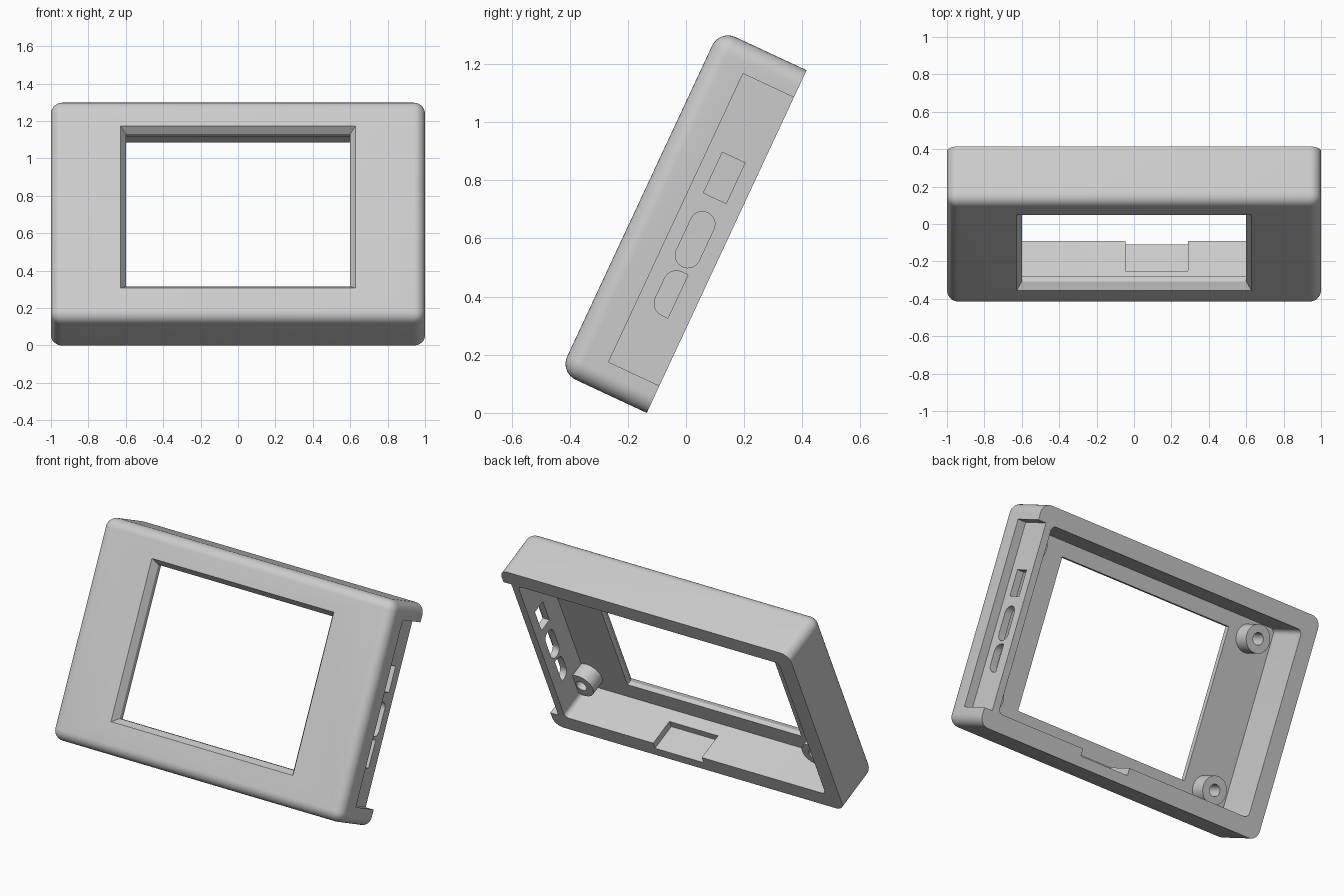
import bpy, bmesh, math
from mathutils import Matrix

if "Cube" in bpy.data.objects:
    bpy.data.objects.remove(bpy.data.objects["Cube"], do_unlink=True)

# Case dimensions: x width, y depth (front to back), z height, before tilting
HALF_W, DEPTH, HEIGHT, EDGE_R = 1.0, 0.33, 1.30, 0.06
WALL, PLATE = 0.103, 0.07
MID = HEIGHT / 2
BACK = DEPTH + 0.1
TILT = (Matrix.Translation((0, -0.434, DEPTH * math.sin(math.radians(25))))
        @ Matrix.Rotation(math.radians(-25), 4, 'X'))

grey = bpy.data.materials.new("light_grey_plastic")
grey.use_nodes = True
grey.diffuse_color = (0.6, 0.6, 0.6, 1)
grey.node_tree.nodes["Principled BSDF"].inputs["Base Color"].default_value = (0.6, 0.6, 0.6, 1)


def to_object(name, bm):
    bmesh.ops.recalc_face_normals(bm, faces=bm.faces)
    mesh = bpy.data.meshes.new(name)
    bm.to_mesh(mesh)
    bm.free()
    mesh.materials.append(grey)
    obj = bpy.data.objects.new(name, mesh)
    bpy.context.collection.objects.link(obj)
    return obj


def rounded(a0, a1, b0, b1, radii, steps=8):
    """Rectangle outline; radii run from the low-low corner anticlockwise."""
    pts = []
    corners = ((a0, b0, 1, 1), (a1, b0, -1, 1), (a1, b1, -1, -1), (a0, b1, 1, -1))
    for i, ((a, b, da, db), r) in enumerate(zip(corners, radii)):
        if r == 0:
            pts.append((a, b))
            continue
        for k in range(steps + 1):
            ang = math.pi + (i + k / steps) * math.pi / 2
            pts.append((a + da * r + r * math.cos(ang), b + db * r + r * math.sin(ang)))
    return pts


def prism(name, pts, axis, lo, hi):
    """Extrude an outline along x (points are y, z) or y (points are x, z)."""
    bm = bmesh.new()
    place = (lambda p, d: (d, *p)) if axis == 'x' else (lambda p, d: (p[0], d, p[1]))
    low, high = [[bm.verts.new(place(p, d)) for p in pts] for d in (lo, hi)]
    bm.faces.new(low)
    bm.faces.new(high)
    for i in range(len(pts)):
        j = (i + 1) % len(pts)
        bm.faces.new((low[i], low[j], high[j], high[i]))
    return to_object(name, bm)


def box(name, x0, x1, y0, y1, z0, z1):
    return prism(name, rounded(y0, y1, z0, z1, (0,) * 4), 'x', x0, x1)


def cut(target, cutter):
    mod = target.modifiers.new("cut", 'BOOLEAN')
    mod.operation, mod.solver, mod.object = 'DIFFERENCE', 'EXACT', cutter
    cutter.hide_render = True
    bpy.context.view_layer.objects.active = target
    bpy.ops.object.modifier_apply(modifier=mod.name)
    bpy.data.objects.remove(cutter, do_unlink=True)


# Outer shell: block with every edge rounded except around the open back
shell = box("case_shell", -HALF_W, HALF_W, 0, DEPTH, 0, HEIGHT)
bm = bmesh.new()
bm.from_mesh(shell.data)
edges = [e for e in bm.edges if min(v.co.y for v in e.verts) < DEPTH - 0.01]
bmesh.ops.bevel(bm, geom=edges, offset=EDGE_R, segments=8, profile=0.5, affect='EDGES')
bm.to_mesh(shell.data)
bm.free()

# Hollow interior, open at the back
cut(shell, prism("cavity", rounded(-0.9, 0.9, WALL, HEIGHT - WALL, (0.03,) * 4),
                 'y', PLATE, BACK))

# Screen window with a sloped frame
LOW, HIGH, SLOPE = 0.213, 1.112, 0.04
cut(shell, box("window", -0.6, 0.6, -0.1, PLATE + 0.05, LOW, HIGH))
frame = box("window_slope", -0.6, 0.6, -SLOPE, SLOPE, LOW, HIGH)
for v in frame.data.vertices:
    if v.co.y < 0:
        v.co.x += math.copysign(0.055, v.co.x)
        v.co.z += math.copysign(0.055, v.co.z - MID)
cut(shell, frame)

# Connector recess on one side, open to the back
cut(shell, box("side_recess", 0.945, 1.2, 0.137, BACK, WALL, HEIGHT - WALL))

# Ports through the thin side wall
ports = {
    "square_port": (0.187, 0.273, 0.768, 0.922, (0, 0, 0, 0)),
    "slot_port": (0.186, 0.272, 0.508, 0.712, (0.0425,) * 4),
    "half_round_port": (0.19, 0.258, 0.326, 0.49, (0.045, 0, 0, 0.045)),
}
for name, (y0, y1, z0, z1, radii) in ports.items():
    cut(shell, prism(name, rounded(y0, y1, z0, z1, radii), 'x', 0.8, 1.2))

# Shallow pocket in the bottom wall
cut(shell, box("floor_pocket", -0.045, 0.29, 0.154, BACK, 0.06, 0.2))


def standoff(name, x, z, radius=0.082, bore=0.035, tip=0.166):
    post = prism(name, rounded(x - radius, x + radius, z - radius, z + radius,
                               (radius,) * 4), 'y', PLATE - 0.01, tip)
    cut(post, prism("bore", rounded(x - bore, x + bore, z - bore, z + bore,
                                    (bore,) * 4), 'y', PLATE, tip + 0.1))
    return post


# Four hollow screw posts behind the front plate
parts = [shell]
for side, x in (("right", -0.746), ("left", 0.86)):
    for level, z in (("lower", 0.208), ("upper", HEIGHT - 0.208)):
        parts.append(standoff(f"{level}_{side}_screw_post", x, z))

# Smooth the curves and lean the case back
bpy.ops.object.select_all(action='DESELECT')
for obj in parts:
    obj.data.transform(TILT)
    obj.select_set(True)
bpy.context.view_layer.objects.active = shell
bpy.ops.object.shade_smooth_by_angle(angle=math.radians(30))
